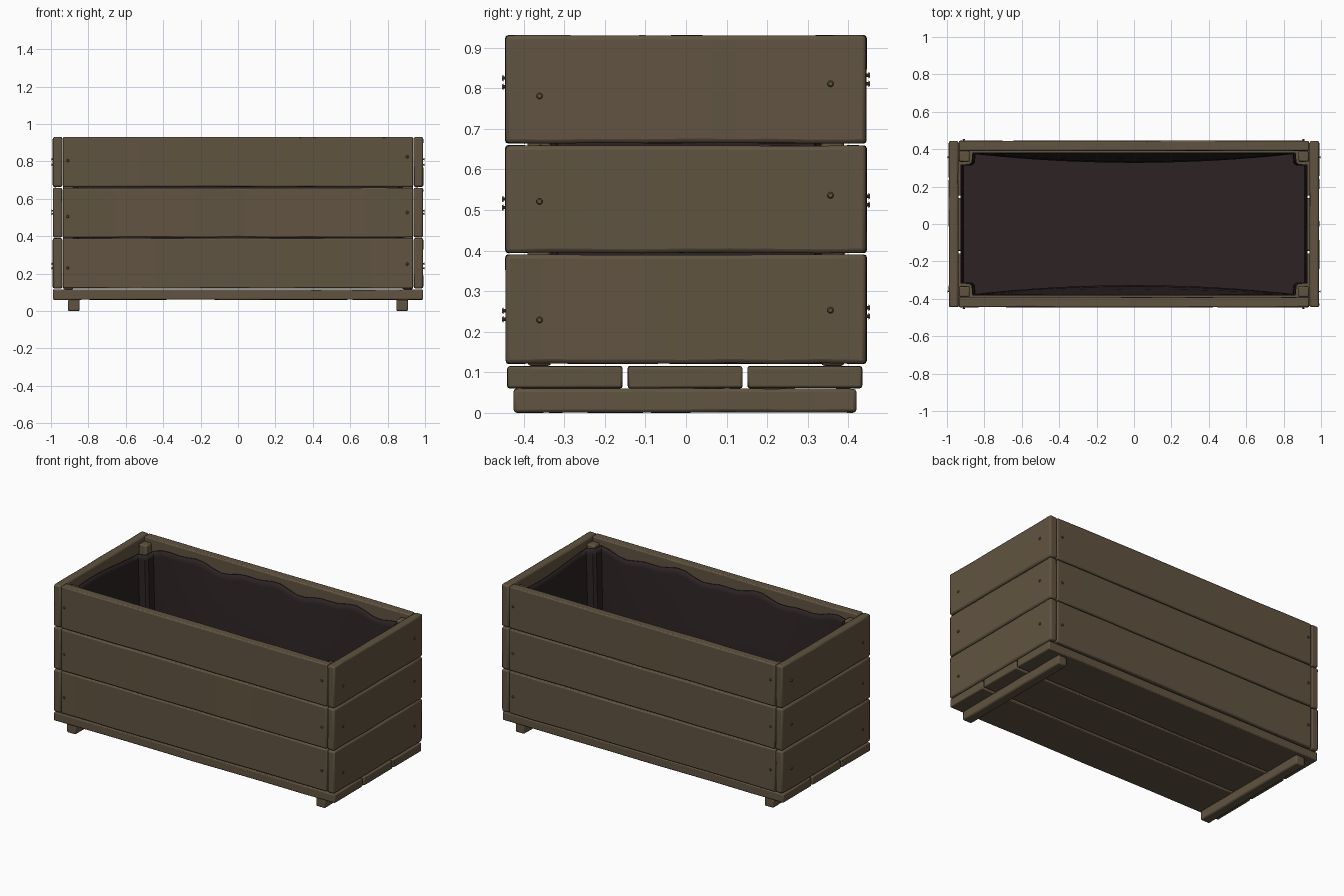
import bpy, bmesh, math, random
from mathutils import Matrix, Vector

if "Cube" in bpy.data.objects:
    bpy.data.objects.remove(bpy.data.objects["Cube"])

random.seed(4)


def material(name, rgb):
    m = bpy.data.materials.new(name)
    m.diffuse_color = (*rgb, 1)
    m.use_nodes = True
    m.node_tree.nodes["Principled BSDF"].inputs["Base Color"].default_value = m.diffuse_color
    return m


WOOD = material("weathered wood", (0.118, 0.088, 0.052))
LINER = material("dark liner", (0.026, 0.017, 0.017))


def finish(bm, name, mat, bevel=0):
    bmesh.ops.recalc_face_normals(bm, faces=bm.faces)
    me = bpy.data.meshes.new(name)
    bm.to_mesh(me)
    bm.free()
    ob = bpy.data.objects.new(name, me)
    bpy.context.collection.objects.link(ob)
    me.materials.append(mat)
    if bevel:
        b = ob.modifiers.new("worn edges", "BEVEL")
        b.width = bevel
        b.segments = 2
        b.limit_method = "ANGLE"
        b.angle_limit = math.radians(45)
    bpy.context.view_layer.objects.active = ob
    ob.select_set(True)
    bpy.ops.object.shade_smooth_by_angle(angle=math.radians(35))
    ob.select_set(False)
    return ob


def board(name, lo, hi, bevel=0.008, wear=0.002, cuts=7):
    """Box from lo to hi, cut along its longest side and worn slightly inwards."""
    lo, hi = Vector(lo), Vector(hi)
    size, mid = hi - lo, (lo + hi) / 2
    axis = max(range(3), key=lambda i: size[i])
    bm = bmesh.new()
    bmesh.ops.create_cube(bm, size=1)
    for v in bm.verts:
        v.co = Vector([v.co[i] * size[i] + mid[i] for i in range(3)])
    long_edges = [e for e in bm.edges
                  if abs(e.verts[0].co[axis] - e.verts[1].co[axis]) > size[axis] * 0.9]
    bmesh.ops.subdivide_edges(bm, edges=long_edges, cuts=cuts, use_grid_fill=True)
    for v in bm.verts:
        for i in range(3):
            if i != axis:
                v.co[i] -= math.copysign(random.random() * wear, v.co[i] - mid[i])
    return finish(bm, name, WOOD, bevel)


def screw(name, pos, direction):
    """Thin shank with a small round head."""
    bm = bmesh.new()
    rot = Vector(direction).to_track_quat("Z", "Y").to_matrix().to_4x4()
    for r1, r2, depth, off in ((0.004, 0.004, 0.012, 0.0), (0.008, 0.005, 0.004, 0.007)):
        bmesh.ops.create_cone(bm, cap_ends=True, segments=10, radius1=r1, radius2=r2, depth=depth,
                              matrix=Matrix.Translation(pos) @ rot @ Matrix.Translation((0, 0, off)))
    finish(bm, name, WOOD)


# feet
for s, side in ((-1, "left"), (1, "right")):
    x = s * 0.878
    board(side + "_foot", (x - 0.032, -0.425, 0), (x + 0.032, 0.42, 0.061), 0.008)

# floor boards
for i, (a, b) in enumerate(((-0.441, -0.156), (-0.144, 0.14), (0.151, 0.435))):
    board(f"floor_board_{i + 1}", (-0.99, a, 0.06), (0.99, b, 0.116), 0.006)

# wall boards and screws in three rows
rows = ((0.12, 0.391), (0.393, 0.66), (0.663, 0.932))
for i, (a, b) in enumerate(rows):
    n = i + 1
    for s, side in ((-1, "front"), (1, "back")):
        y0, y1 = sorted((s * 0.39, s * 0.446))
        board(f"{side}_board_{n}", (-0.936, y0, a), (0.936, y1, b), 0.007, 0.003, 9)
        for x, dz in ((-0.91, -0.02), (0.905, 0.01)):
            z = (0.245, 0.52, 0.818)[i] + s * -dz * 0.7
            screw(f"{side}_screw", (x, s * 0.445, z), (0, s, 0))
    for s, side in ((-1, "left"), (1, "right")):
        x0, x1 = sorted((s * 0.938, s * 0.991))
        board(f"{side}_board_{n}", (x0, -0.445, a), (x1, 0.444, b), 0.01, 0.003)
        for y, z in ((-0.361, (0.229, 0.521, 0.781)[i]), (0.356, (0.253, 0.536, 0.811)[i])):
            screw(f"{side}_screw", (s * 0.989, y, z), (s, 0, 0))

# corner posts
for sx in (-1, 1):
    for sy in (-1, 1):
        x0, x1 = sorted((sx * 0.878, sx * 0.936))
        y0, y1 = sorted((sy * 0.332, sy * 0.391))
        board("corner_post", (x0, y0, 0.116), (x1, y1, 0.905), 0.008, 0.002, 4)

# liner outline: straight sides stepping round the posts
key = [(0.925, 0.315), (0.88, 0.318), (0.866, 0.332), (0.862, 0.38)]
outline = []
for q, (sx, sy) in enumerate(((1, 1), (-1, 1), (-1, -1), (1, -1))):
    pts = [(sx * x, sy * y) for x, y in key]
    outline += pts if q % 2 == 0 else pts[::-1]
path = []
for i, p in enumerate(outline):
    a, b = Vector(p), Vector(outline[(i + 1) % len(outline)])
    k = max(1, round((b - a).length / 0.06))
    path += [a.lerp(b, j / k) for j in range(k)]

# liner sheet: wavy rim, walls sagging inwards, closed bottom
bm = bmesh.new()
rings = []
for t in (0, 0.05, 0.15, 0.35, 0.6, 0.85, 1):
    ring = []
    for p in path:
        rim = 0.872 + 0.016 * math.sin(p.x * 11 + p.y * 6) + 0.01 * math.sin(p.x * 23 + 1)
        sag = math.sin(math.pi * min(1, t * 1.1) * 0.5)
        y = p.y - math.copysign(sag * 0.05 * max(0, 1 - (p.x / 0.9) ** 2), p.y) * (abs(p.y) / 0.38)
        x = p.x * (1 - 0.015 * sag)
        ring.append(bm.verts.new((x, y, 0.135 + (rim - 0.135) * (1 - t))))
    rings.append(ring)
for r0, r1 in zip(rings, rings[1:]):
    for j in range(len(path)):
        k = (j + 1) % len(path)
        bm.faces.new((r0[j], r0[k], r1[k], r1[j]))
bm.faces.new(rings[-1])
liner = finish(bm, "liner", LINER)
sol = liner.modifiers.new("sheet", "SOLIDIFY")
sol.thickness = 0.006
sol.offset = 0
